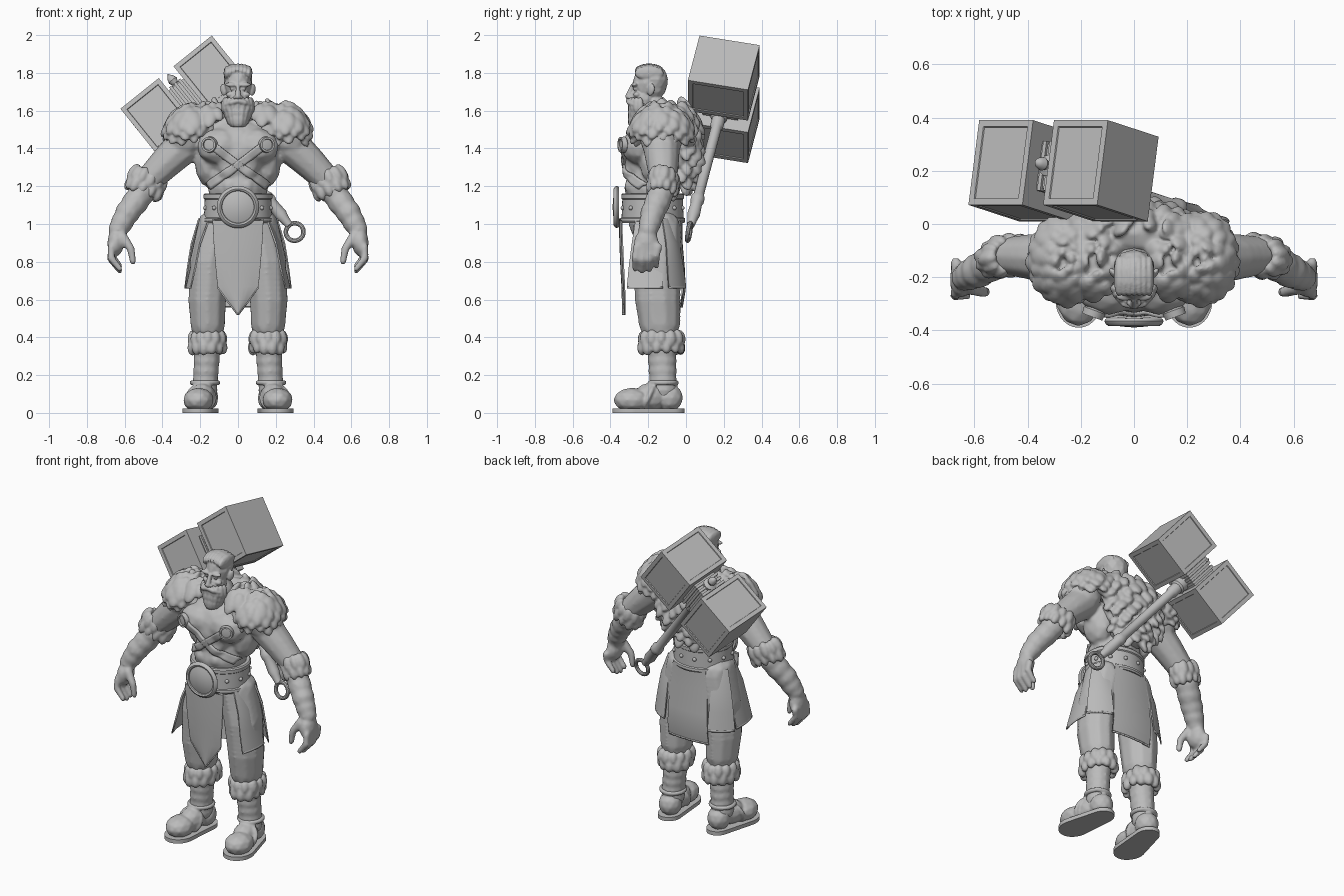
import bpy, bmesh, math, random
from mathutils import Vector, Matrix

if "Cube" in bpy.data.objects:
    bpy.data.objects.remove(bpy.data.objects["Cube"])
random.seed(4)
SIDES = (-1, 1)

GREY = (0.5, 0.5, 0.5, 1)
clay = bpy.data.materials.new("clay_grey")
clay.use_nodes = True
clay.diffuse_color = GREY
clay.node_tree.nodes["Principled BSDF"].inputs["Base Color"].default_value = GREY


def finish(bm, name, voxel=0, relax=2, sharp=35):
    """Turn a bmesh into an object; a voxel size fuses overlapping masses."""
    mesh = bpy.data.meshes.new(name)
    bm.to_mesh(mesh)
    bm.free()
    mesh.materials.append(clay)
    for p in mesh.polygons:
        p.use_smooth = True
    ob = bpy.data.objects.new(name, mesh)
    bpy.context.collection.objects.link(ob)
    if voxel:
        m = ob.modifiers.new("fuse", 'REMESH')
        m.mode, m.voxel_size, m.use_smooth_shade = 'VOXEL', voxel, True
        s = ob.modifiers.new("relax", 'SMOOTH')
        s.factor, s.iterations = 0.5, relax
    else:
        mesh.set_sharp_from_angle(angle=math.radians(sharp))
    return ob


def ball(bm, c, r, aim=None):
    rot = Vector(aim).to_track_quat('Z', 'Y').to_matrix().to_4x4() if aim else Matrix()
    m = Matrix.Translation(c) @ rot @ Matrix.Diagonal((*r, 1))
    bmesh.ops.create_icosphere(bm, subdivisions=2, radius=1, matrix=m)


def limb(bm, side, pts, deep=1.0, ripple=0.0, steps=7):
    """Chain of balls through (x, y, z, radius) points."""
    for a, b in zip(pts, pts[1:]):
        for i in range(steps + 1):
            x, y, z, r = (p + (q - p) * i / steps for p, q in zip(a, b))
            r *= 1 + ripple * math.sin(z * 120)
            ball(bm, (side * x, y, z), (r, r * deep, r))


def lathe(bm, profile, m=Matrix(), segs=40):
    part = bmesh.new()
    vs = [part.verts.new((r, 0, z)) for r, z in profile]
    es = [part.edges.new(e) for e in zip(vs, vs[1:])]
    bmesh.ops.spin(part, geom=vs + es, axis=(0, 0, 1), cent=(0, 0, 0),
                   angle=math.tau, steps=segs)
    bmesh.ops.remove_doubles(part, verts=part.verts, dist=1e-5)
    bmesh.ops.recalc_face_normals(part, faces=part.faces)
    part.transform(m)
    tmp = bpy.data.meshes.new("tmp")
    part.to_mesh(tmp)
    part.free()
    bm.from_mesh(tmp)
    bpy.data.meshes.remove(tmp)


def torus_profile(big, small, n=10):
    return [(big + small * math.cos(i * math.tau / n), small * math.sin(i * math.tau / n))
            for i in range(n + 1)]


def facing_front(x, y, z):
    return Matrix.Translation((x, y, z)) @ Matrix.Rotation(math.pi / 2, 4, 'X')


# Body: torso, arms and legs fused into one muscular form
bm = bmesh.new()
ball(bm, (0, -.17, 1.40), (.22, .15, .17))
ball(bm, (0, -.178, 1.19), (.165, .15, .18))
ball(bm, (0, -.165, 1.0), (.175, .14, .12))
ball(bm, (0, -.17, 1.57), (.08, .085, .12))
ball(bm, (0, -.25, 1.36), (.13, .085, .16))
for s in SIDES:
    ball(bm, (s * .095, -.25, 1.41), (.125, .092, .10))
    ball(bm, (s * .15, -.14, 1.33), (.08, .11, .14))
    ball(bm, (s * .12, -.14, 1.54), (.14, .09, .07))
    ball(bm, (s * .28, -.13, 1.46), (.11, .12, .12))
    for z in (1.20, 1.28):
        ball(bm, (s * .045, -.282, z), (.046, .045, .045))
    limb(bm, s, [(.29, -.13, 1.41, .10), (.37, -.125, 1.335, .09), (.47, -.12, 1.235, .075)])
    limb(bm, s, [(.47, -.12, 1.235, .07), (.525, -.14, 1.14, .07), (.585, -.175, 1.06, .065),
                 (.635, -.20, .97, .054)], ripple=.05)
    ball(bm, (s * .648, -.21, .90), (.045, .068, .075))
    for i in range(4):
        y, drop = -.27 + .038 * i, (.01, 0, .005, .025)[i]
        limb(bm, s, [(.67, y + .01, .88, .021), (.672, y, .81 + drop, .02),
                     (.625, y, .752 + drop, .016)], steps=5)
    limb(bm, s, [(.61, -.24, .93, .028), (.568, -.255, .87, .022), (.556, -.255, .80, .018)])
    limb(bm, s, [(.11, -.155, .98, .11), (.148, -.155, .80, .112), (.163, -.15, .60, .105),
                 (.16, -.14, .47, .095)], deep=1.17)
    limb(bm, s, [(.16, -.13, .44, .08), (.165, -.127, .30, .07), (.175, -.12, .12, .066)],
         deep=1.08, ripple=.05, steps=14)
body = finish(bm, "body", .01, 4)

# Head with brow, nose, ears and swept hair
bm = bmesh.new()
ball(bm, (0, -.19, 1.745), (.075, .094, .10))
ball(bm, (0, -.225, 1.66), (.064, .07, .07))
ball(bm, (0, -.17, 1.60), (.065, .07, .10))
limb(bm, 1, [(0, -.285, 1.73, .011), (0, -.305, 1.675, .017)])
ball(bm, (0, -.165, 1.765), (.079, .07, .08))
for s in SIDES:
    ball(bm, (s * .035, -.272, 1.738), (.034, .018, .012), (0, -.2, 1))
    ball(bm, (s * .04, -.26, 1.685), (.025, .02, .016))
    ball(bm, (s * .03, -.27, 1.715), (.014, .01, .009))
    ball(bm, (s * .017, -.297, 1.67), (.011, .012, .01))
    ball(bm, (s * .078, -.185, 1.71), (.012, .022, .034), (s * .2, .3, 1))
for i in range(-3, 4):
    x = i * .019
    ball(bm, (x, -.195, 1.812 - x * x * 4), (.02, .08, .04))
finish(bm, "head", .005, 3)

# Beard and moustache
bm = bmesh.new()
ball(bm, (0, -.235, 1.595), (.074, .062, .08))
for row in range(3):
    for i in range(-4, 5):
        a = i * .36
        w = .074 - .013 * row
        c = (w * math.sin(a), -.235 - .058 * math.cos(a), 1.63 - .038 * row)
        ball(bm, c, (.018, .016, .044), (.1 * math.sin(a) - .2 * row * math.sin(a), 0, -1))
for s in SIDES:
    limb(bm, s, [(.005, -.306, 1.652, .014), (.035, -.3, 1.643, .014), (.066, -.28, 1.632, .006)])
finish(bm, "beard", .005, 2)


def fur(bm, c, r, count, keep):
    """Ellipsoid covered with hanging tufts wherever keep(normal) holds."""
    ball(bm, c, r)
    for i in range(count):
        h = 1 - 2 * (i + .5) / count
        a = i * 2.39996
        q = math.sqrt(1 - h * h)
        n = Vector((q * math.cos(a), q * math.sin(a), h))
        if keep(n):
            p = Vector(c) + Vector([n[k] * r[k] for k in range(3)])
            aim = Vector((n.x * .5, n.y * .5, -1)) + n * .2
            k = random.uniform(.8, 1.2)
            ball(bm, p, (.034 * k, .022, .056 * k), aim)


# Fur mantle over shoulders and back
bm = bmesh.new()
for s in SIDES:
    fur(bm, (s * .25, -.13, 1.51), (.122, .15, .092), 80, lambda n: n.z > -.6)
    fur(bm, (s * .14, -.13, 1.565), (.09, .13, .052), 30, lambda n: n.z > -.1)
for c, r, count in (((0, -.035, 1.50), (.24, .10, .12), 80), ((0, -.03, 1.38), (.20, .105, .14), 80),
                    ((0, -.04, 1.27), (.14, .095, .08), 40)):
    fur(bm, c, r, count, lambda n: n.y > .1)
finish(bm, "fur_mantle", .008, 4)


def fur_cuff(bm, c, axis, rx, ry, tufts, thick, length):
    frame = Matrix.Translation(c) @ Vector(axis).to_track_quat('Z', 'Y').to_matrix().to_4x4()
    for row in range(2):
        for i in range(tufts):
            a = (i + row / 2) * math.tau / tufts
            p = frame @ Vector((rx * math.cos(a), ry * math.sin(a), (row - .5) * length))
            k = random.uniform(.85, 1.15)
            out = (p - Vector(c)) * 2
            ball(bm, p, (thick * k, thick * k, length * k), Vector(axis) + out)


for s, label in zip(SIDES, ("right", "left")):
    # Fur cuffs at elbows and knees
    bm = bmesh.new()
    fur_cuff(bm, (s * .484, -.12, 1.217), (s * .35, -.1, -.9), .06, .085, 11, .026, .05)
    finish(bm, label + "_elbow_fur", .008, 2)
    bm = bmesh.new()
    fur_cuff(bm, (s * .16, -.13, .375), (0, 0, -1), .079, .1, 12, .028, .045)
    finish(bm, label + "_knee_fur", .008, 2)

    # Boots and soles
    bm = bmesh.new()
    ball(bm, (s * .172, -.09, .08), (.07, .075, .075))
    ball(bm, (s * .188, -.19, .085), (.07, .09, .075))
    ball(bm, (s * .209, -.285, .068), (.083, .1, .066))
    lathe(bm, torus_profile(.068, .014), Matrix.Translation((s * .175, -.12, .16)))
    lathe(bm, torus_profile(.07, .013),
          Matrix.Translation((s * .195, -.2, .08)) @ Matrix.Rotation(math.radians(65), 4, 'X'))
    finish(bm, label + "_boot", .007, 3)
    bm = bmesh.new()
    for x, y, rx, ry in ((.208, -.288, .087, .102), (.172, -.085, .068, .078)):
        for z in (0, .024):
            bmesh.ops.create_circle(bm, segments=28, radius=1, matrix=Matrix.Translation(
                (s * x, y, z)) @ Matrix.Diagonal((rx, ry, 1, 1)))
    bmesh.ops.convex_hull(bm, input=bm.verts)
    finish(bm, label + "_sole", sharp=30)

    # Chest strap laid onto the torso, with its round clasp
    bm = bmesh.new()
    a, b = Vector((s * .16, -.6, 1.435)), Vector((-s * .15, -.6, 1.20))
    across = Vector((.6, 0, s * -.8)) * .02
    rows = [[bm.verts.new(a.lerp(b, i / 30) + across * k / 2) for k in (-2, -1, 0, 1, 2)]
            for i in range(31)]
    for p, q in zip(rows, rows[1:]):
        for k in range(4):
            bm.faces.new((p[k], p[k + 1], q[k + 1], q[k]))
    strap = finish(bm, label + "_chest_strap")
    wrap = strap.modifiers.new("lay", 'SHRINKWRAP')
    wrap.wrap_method, wrap.use_project_y = 'PROJECT', True
    wrap.target, wrap.offset, wrap.wrap_mode = body, .006, 'ABOVE_SURFACE'
    thick = strap.modifiers.new("thickness", 'SOLIDIFY')
    thick.thickness, thick.offset = .016, 0
    bm = bmesh.new()
    lathe(bm, [(0, .022), (.028, .018), (.03, .026), (.04, .026), (.043, 0), (0, -.03)],
          facing_front(s * .148, -.325, 1.42) @ Matrix.Rotation(s * .35, 4, 'Y'))
    finish(bm, label + "_strap_clasp")

# Belt with rolled edges, studs and a large round plate
bm = bmesh.new()
oval = Matrix.Translation((0, -.177, 0)) @ Matrix.Diagonal((1, .91, 1, 1))
lathe(bm, [(.14, 1.01), (.184, 1.005), (.19, 1.015), (.188, 1.03), (.18, 1.035), (.176, 1.13),
           (.182, 1.135), (.182, 1.155), (.175, 1.162), (.14, 1.16)], oval, 56)
for i in range(12):
    a = (i + .5) * math.tau / 12
    ball(bm, oval @ Vector((.179 * math.cos(a), .179 * math.sin(a), 1.085)), (.012, .012, .012))
finish(bm, "belt")
bm = bmesh.new()
lathe(bm, [(0, .034), (.05, .03), (.084, .018), (.087, .024), (.096, .028), (.106, .022),
           (.112, .01), (.105, 0), (0, 0)], facing_front(0, -.355, 1.09), 48)
finish(bm, "belt_plate")


def cloth(name, rows, turn, xc, yc, curve=.012):
    """Hanging panel; rows are (height, half width, distance outwards)."""
    bm = bmesh.new()
    m = Matrix.Translation((xc, yc, 0)) @ Matrix.Rotation(math.radians(turn), 4, 'Z')
    us = [i / 4 - 1 for i in range(9)]
    grid = [[bm.verts.new(m @ Vector((u * w, -out + curve * u * u, z))) for u in us]
            for z, w, out in rows]
    for p, q in zip(grid, grid[1:]):
        for i in range(8):
            bm.faces.new((p[i], q[i], q[i + 1], p[i + 1]))
    bmesh.ops.inset_region(bm, faces=bm.faces[:], thickness=.014, depth=-.006, use_boundary=True)
    sol = finish(bm, name).modifiers.new("thickness", 'SOLIDIFY')
    sol.thickness = .012


# Front tabard, back panel and two flaps on each hip
cloth("front_tabard", [(1.03, .135, .185), (.9, .128, .183), (.78, .118, .178), (.67, .108, .172),
                       (.6, .058, .17), (.53, .006, .168)], 0, 0, -.17)
cloth("back_panel", [(1.03, .115, .15), (.9, .13, .152), (.75, .138, .165), (.65, .14, .168),
                     (.57, .14, .155)], 180, 0, -.17)
for s, label in zip(SIDES, ("right", "left")):
    cloth(label + "_hip_flap", [(1.03, .06, .175), (.9, .075, .225), (.78, .088, .25),
                                (.67, .096, .275)], s * 84, 0, -.19)
    cloth(label + "_rear_hip_flap", [(1.03, .04, .095), (.9, .06, .135), (.78, .072, .152),
                                     (.67, .08, .165)], s * 145, s * .13, -.17)

# War hammer frame: x along the head, z up the handle
d = Vector((.78, 0, .625)).normalized()
h = Vector((-.614, .2, .763)).normalized()
frame = Matrix((d, h.cross(d), h)).transposed().to_4x4()
frame.translation = (-.265, .2, 1.66)
for s, label in zip(SIDES, ("lower", "upper")):
    bm = bmesh.new()
    bmesh.ops.create_cube(bm, size=1, matrix=Matrix.Translation((s * .18, 0, 0))
                          @ Matrix.Diagonal((.26, .325, .31, 1)))
    bm.normal_update()
    panels = [f for f in bm.faces if abs(f.normal.x) < .5]
    bmesh.ops.inset_individual(bm, faces=panels, thickness=.034)
    bmesh.ops.inset_individual(bm, faces=panels, thickness=.003, depth=-.005)
    bm.transform(frame)
    finish(bm, label + "_hammer_block", sharp=20)

# Hammer core with bands and finial
bm = bmesh.new()
bmesh.ops.create_cube(bm, size=1, matrix=frame @ Matrix.Diagonal((.14, .17, .17, 1)))
for x in (-.03, 0, .03):
    bmesh.ops.create_cube(bm, size=1, matrix=frame @ Matrix.Translation((x, 0, 0))
                          @ Matrix.Diagonal((.016, .19, .19, 1)))
lathe(bm, [(.04, .08), (.04, .1), (.018, .11), (.026, .13), (.02, .15), (0, .175)], frame, 16)
finish(bm, "hammer_core")

# Handle and pommel ring
bm = bmesh.new()
lathe(bm, [(0, -.08), (.045, -.08), (.045, -.13), (.035, -.14), (.035, -.19), (.028, -.2),
           (.027, -.66), (.036, -.68), (.036, -.71), (.03, -.72), (.034, -.8), (.026, -.83),
           (.02, -.875), (0, -.88)], frame, 24)
lathe(bm, torus_profile(.047, .012),
      frame @ Matrix.Translation((0, 0, -.92)) @ Matrix.Rotation(math.pi / 2, 4, 'X'))
finish(bm, "hammer_handle")
